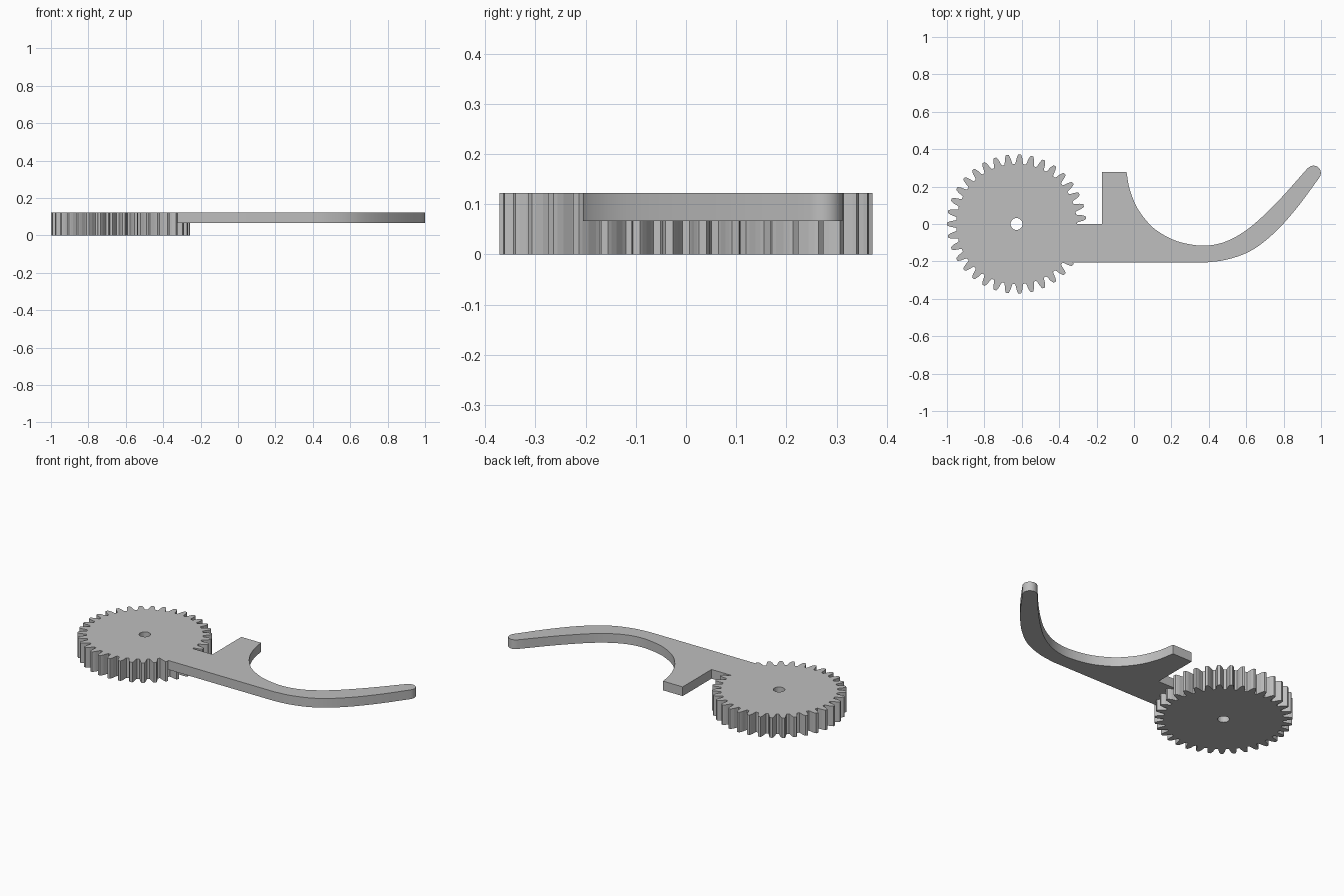
import bpy, bmesh, math
from mathutils import Vector

if "Cube" in bpy.data.objects:
    bpy.data.objects.remove(bpy.data.objects["Cube"], do_unlink=True)

GREY = (0.52, 0.52, 0.52, 1)
plastic = bpy.data.materials.new("plain grey")
plastic.use_nodes = True
plastic.diffuse_color = GREY
plastic.node_tree.nodes["Principled BSDF"].inputs["Base Color"].default_value = GREY

CENTRE = Vector((-0.628, 0))
TEETH, TOP = 35, 0.122


def polar(radius, degrees):
    a = math.radians(degrees)
    return CENTRE + radius * Vector((math.cos(a), math.sin(a)))


def spline(points, steps=5):
    """Smooth path through the points, with straight-on end tangents."""
    p = [Vector(q) for q in points]
    p = [2 * p[0] - p[1]] + p + [2 * p[-1] - p[-2]]
    path = []
    for a, b, c, d in zip(p, p[1:], p[2:], p[3:]):
        for i in range(steps):
            t = i / steps
            path.append(0.5 * (2 * b + (c - a) * t + (2 * a - 5 * b + 4 * c - d) * t**2
                               + (3 * b - a - 3 * c + d) * t**3))
    return path + [p[-2]]


def plate(name, loops, bottom, top):
    """Upright plate filled between flat closed loops."""
    bm = bmesh.new()
    for loop in loops:
        verts = [bm.verts.new((q[0], q[1], bottom)) for q in loop]
        for a, b in zip(verts, verts[1:] + verts[:1]):
            bm.edges.new((a, b))
    bmesh.ops.triangle_fill(bm, edges=bm.edges[:], use_beauty=True)
    grown = bmesh.ops.extrude_face_region(bm, geom=bm.faces[:], use_keep_orig=True)
    raised = [v for v in grown["geom"] if isinstance(v, bmesh.types.BMVert)]
    bmesh.ops.translate(bm, verts=raised, vec=(0, 0, top - bottom))
    bmesh.ops.recalc_face_normals(bm, faces=bm.faces[:])
    mesh = bpy.data.meshes.new(name)
    bm.to_mesh(mesh)
    bm.free()
    mesh.materials.append(plastic)
    obj = bpy.data.objects.new(name, mesh)
    bpy.context.collection.objects.link(obj)
    return obj


# Gear wheel: one tooth profile repeated around, with a round axle hole
tooth = [(0.322, -3.9), (0.331, -3.3), (0.352, -2.5), (0.365, -1.7), (0.372, -1.1)]
tooth += [(r, -a) for r, a in reversed(tooth)]
pitch = 360 / TEETH
rim = [polar(r, 180 + i * pitch + a) for i in range(TEETH) for r, a in tooth]
hole = [polar(0.032, i * 15) for i in range(24)]
gear = plate("gear_wheel", [rim, hole], 0, TOP)

# Lever: stop block, curved inner edge, rounded tip, outer edge
inner = spline([(-0.04, 0.278), (-0.024, 0.19), (0.01, 0.10), (0.056, 0.03),
                (0.115, -0.03), (0.2, -0.08), (0.28, -0.105), (0.377, -0.116),
                (0.473, -0.1), (0.564, -0.057), (0.66, 0.015), (0.79, 0.143),
                (0.928, 0.298)])
outer = spline([(0.99, 0.247), (0.885, 0.104), (0.78, -0.018), (0.68, -0.107),
                (0.59, -0.16), (0.484, -0.193), (0.39, -0.205)])
tip = [Vector((0.96, 0.273)) + 0.039 * Vector((math.cos(a), math.sin(a)))
       for a in [math.radians(125 - 15 * i) for i in range(11)]]
block = [(-0.4, -0.205), (-0.4, 0), (-0.172, 0), (-0.172, 0.278)]
lever = plate("lever_arm", [block + inner + tip + outer], 0.066, TOP)

# Trim the lever so it meets the gear teeth flush
trim = lever.modifiers.new("trim_to_gear", "BOOLEAN")
trim.operation = "DIFFERENCE"
trim.solver = "EXACT"
trim.object = gear

# Smooth the curved walls, keep corners sharp
bpy.ops.object.select_all(action="DESELECT")
lever.select_set(True)
bpy.context.view_layer.objects.active = lever
bpy.ops.object.modifier_apply(modifier=trim.name)
bpy.ops.object.shade_smooth_by_angle(angle=math.radians(30))
